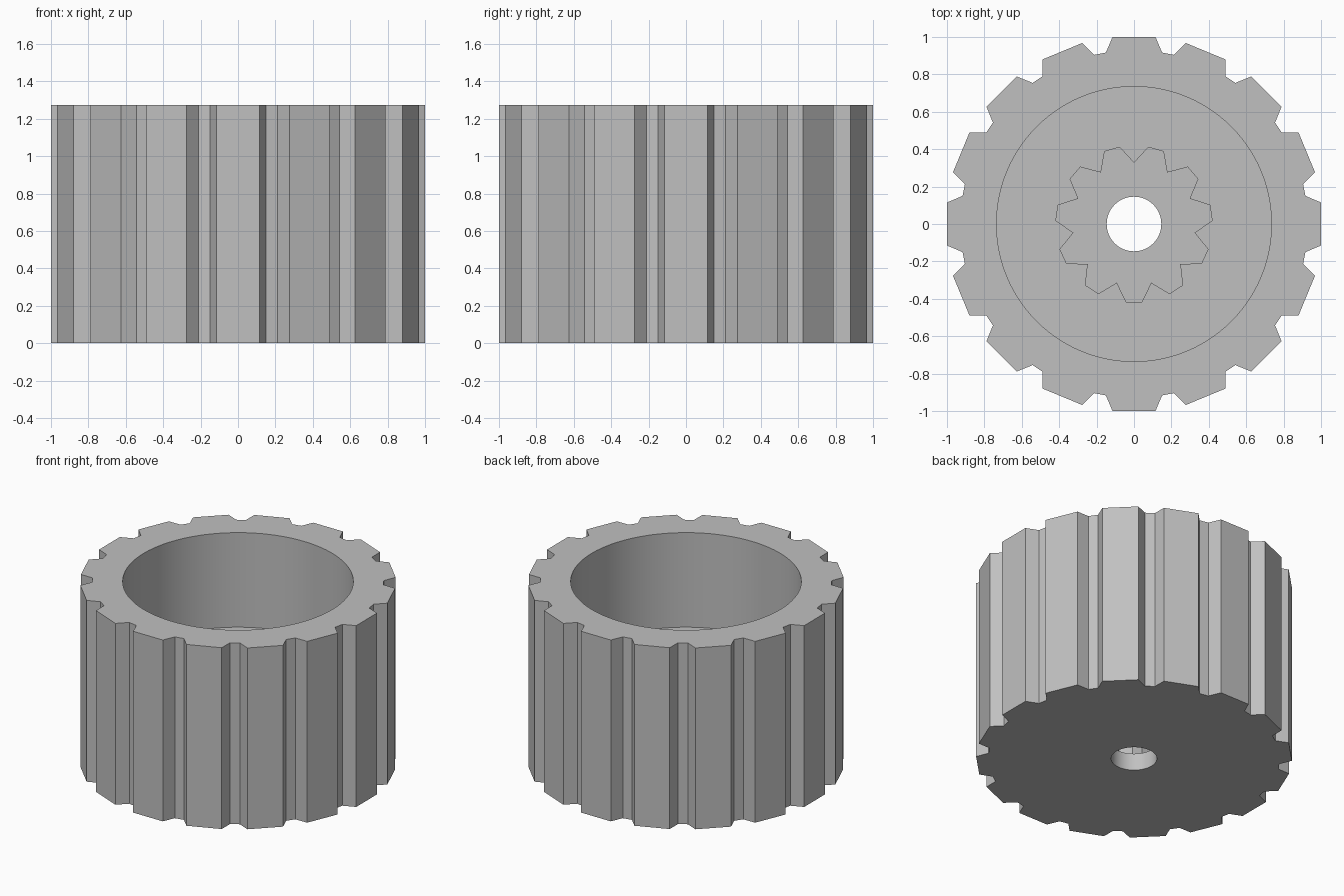
import bpy
import bmesh
from math import sin, cos, pi, radians, hypot, atan2

if "Cube" in bpy.data.objects:
    bpy.data.objects.remove(bpy.data.objects["Cube"])

HEIGHT = 1.275      # overall height
BORE_FLOOR = 0.61   # bottom of the wide bore
SOCKET_FLOOR = 0.12  # bottom of the toothed socket


def polar(r, a):
    return (r * cos(a), r * sin(a))


def circle(r, n):
    return [polar(r, 2 * pi * i / n) for i in range(n)]


def repeat_tooth(points, count, start):
    """Repeat (radius, angle offset) points around the axis."""
    step = 2 * pi / count
    return [polar(r, start + k * step + a) for k in range(count) for r, a in points]


# Outer profile: 16 flat-topped teeth with narrow grooves
tip_r, tip_a = hypot(1.0, 0.115), atan2(0.115, 1.0)
root_r, root_a = 0.929, radians(9.3)
outer = repeat_tooth([(root_r, -root_a), (tip_r, -tip_a),
                      (tip_r, tip_a), (root_r, root_a)], 16, 0)
# Inner socket: 11 teeth meeting at sharp valleys
socket = repeat_tooth([(0.418, -radians(5.75)), (0.418, radians(5.75)),
                       (0.327, pi / 11)], 11, -pi / 2)
bore = circle(0.735, 96)
hole = circle(0.146, 64)

bm = bmesh.new()


def ring(profile, z):
    verts = [bm.verts.new((x, y, z)) for x, y in profile]
    edges = [bm.edges.new((v, verts[(i + 1) % len(verts)])) for i, v in enumerate(verts)]
    return verts, edges


def wall(profile, z0, z1):
    """Vertical wall; returns the bottom and top edge loops."""
    (a, ea), (b, eb) = ring(profile, z0), ring(profile, z1)
    n = len(a)
    for i in range(n):
        j = (i + 1) % n
        bm.faces.new((a[i], a[j], b[j], b[i]))
    return ea, eb


def flat(outer_edges, inner_edges):
    """Horizontal face between two loops."""
    bmesh.ops.triangle_fill(bm, use_beauty=True, edges=outer_edges + inner_edges)


# Walls, then the flat annular faces that join them
out_lo, out_hi = wall(outer, 0, HEIGHT)
bore_lo, bore_hi = wall(bore, BORE_FLOOR, HEIGHT)
sock_lo, sock_hi = wall(socket, SOCKET_FLOOR, BORE_FLOOR)
hole_lo, hole_hi = wall(hole, 0, SOCKET_FLOOR)
flat(out_hi, bore_hi)
flat(bore_lo, sock_hi)
flat(sock_lo, hole_hi)
flat(out_lo, hole_lo)
bmesh.ops.recalc_face_normals(bm, faces=bm.faces)

mesh = bpy.data.meshes.new("toothed_pulley")
bm.to_mesh(mesh)
bm.free()
mat = bpy.data.materials.new("light grey")
mat.diffuse_color = (0.53, 0.53, 0.53, 1)
mat.use_nodes = True
mat.node_tree.nodes["Principled BSDF"].inputs["Base Color"].default_value = mat.diffuse_color
mesh.materials.append(mat)
pulley = bpy.data.objects.new("toothed_pulley", mesh)
bpy.context.collection.objects.link(pulley)

# Round bores smooth, teeth sharp
bpy.context.view_layer.objects.active = pulley
pulley.select_set(True)
bpy.ops.object.shade_smooth_by_angle(angle=radians(12))
